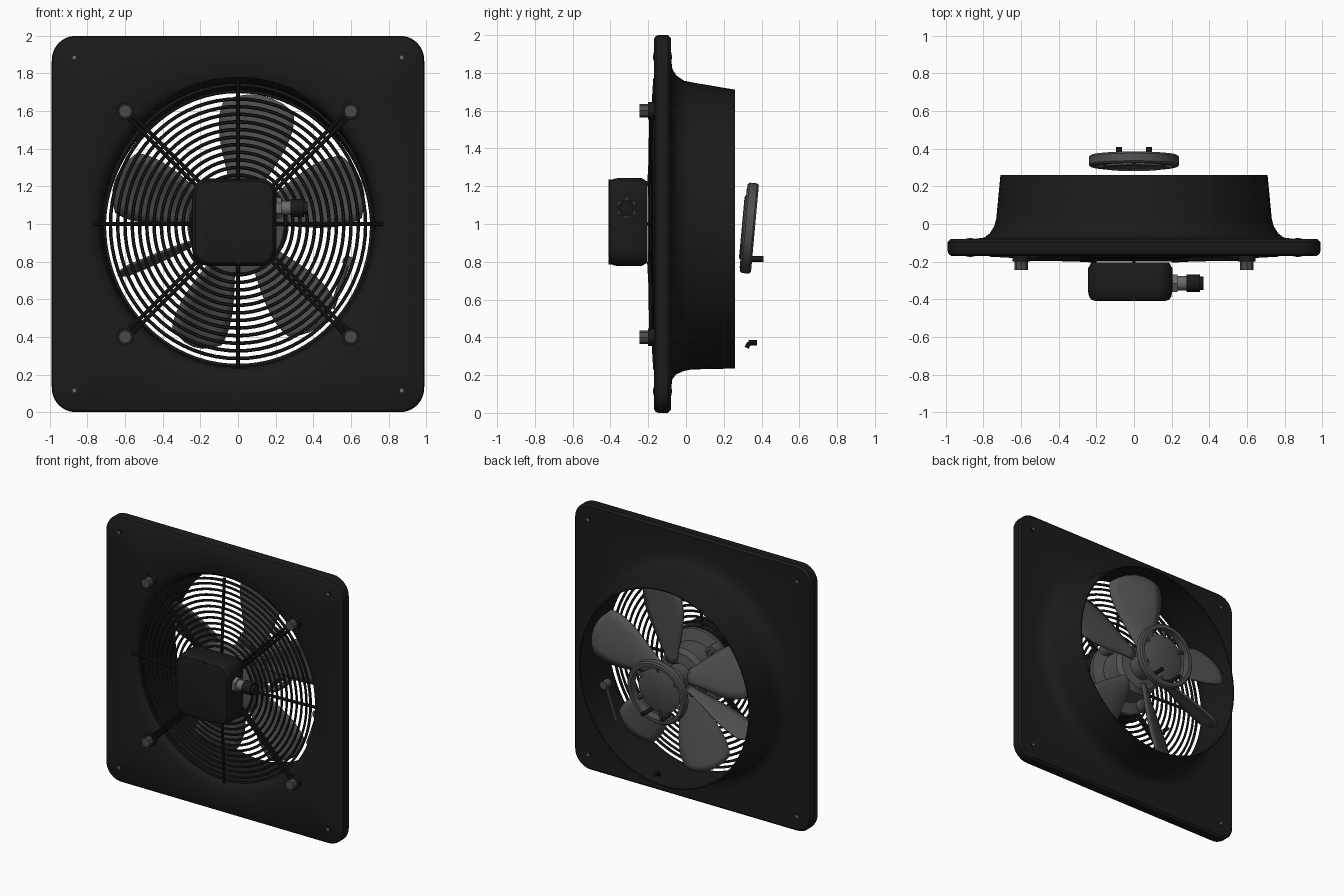
import bpy, bmesh, math
from mathutils import Vector, Matrix

if "Cube" in bpy.data.objects:
    bpy.data.objects.remove(bpy.data.objects["Cube"], do_unlink=True)

def material(name, r, g, b):
    m = bpy.data.materials.new(name)
    m.use_nodes = True
    m.diffuse_color = (r, g, b, 1)
    bsdf = next(n for n in m.node_tree.nodes if n.type == 'BSDF_PRINCIPLED')
    bsdf.inputs["Base Color"].default_value = (r, g, b, 1)
    return m

BLACK = material("matte black", 0.0105, 0.0105, 0.0105)
GREY = material("dark grey metal", 0.08, 0.08, 0.086)
BOLT = material("dull bolt grey", 0.07, 0.07, 0.07)
STEEL = material("light steel grey", 0.15, 0.15, 0.15)
MID = Vector((0, 0, 1))

def finish(name, bm, mat, angle=35):
    bmesh.ops.recalc_face_normals(bm, faces=bm.faces[:])
    me = bpy.data.meshes.new(name)
    bm.to_mesh(me)
    bm.free()
    me.materials.append(mat)
    ob = bpy.data.objects.new(name, me)
    bpy.context.collection.objects.link(ob)
    bpy.ops.object.select_all(action='DESELECT')
    ob.select_set(True)
    bpy.context.view_layer.objects.active = ob
    bpy.ops.object.shade_smooth_by_angle(angle=math.radians(angle))
    return ob

def loft(name, loops, mat, closed=False):
    """Skin a list of point loops; close it into a ring or cap both ends."""
    bm = bmesh.new()
    rows = [[bm.verts.new(p) for p in loop] for loop in loops]
    pairs = list(zip(rows, rows[1:])) + ([(rows[-1], rows[0])] if closed else [])
    for a, b in pairs:
        for i in range(len(a)):
            j = (i + 1) % len(a)
            bm.faces.new((a[i], a[j], b[j], b[i]))
    if not closed:
        bm.faces.new(rows[0])
        bm.faces.new(rows[-1])
    return finish(name, bm, mat)

def angles(n, bunch=0.0):
    """Angles round a loop, optionally bunched towards the diagonals."""
    for i in range(n):
        t = 2 * math.pi * i / n
        yield t + bunch * math.sin(4 * t) / 4

def circle(r, y, n=96, c=MID, sx=1.0, bunch=0.0):
    return [c + Vector((sx * r * math.cos(t), y, r * math.sin(t))) for t in angles(n, bunch)]

def rounded_square(h, rad, y, n=96, c=MID, sx=1.0):
    """Square of half size h with round corners."""
    pts = []
    for t in angles(n, 0.7):
        dx, dz = math.cos(t), math.sin(t)
        s = h / max(abs(dx), abs(dz))
        k = h - rad
        if min(abs(dx), abs(dz)) * s > k:
            b = k * (abs(dx) + abs(dz))
            s = b + math.sqrt(b * b - 2 * k * k + rad * rad)
        pts.append(c + Vector((dx * s * sx, y, dz * s)))
    return pts

def rod(name, a, b, r, mat, n=10):
    a, b = Vector(a), Vector(b)
    d = b - a
    m = Matrix.Translation((a + b) / 2) @ d.to_track_quat('Z', 'Y').to_matrix().to_4x4()
    bm = bmesh.new()
    bmesh.ops.create_cone(bm, cap_ends=True, segments=n, radius1=r, radius2=r,
                          depth=d.length, matrix=m)
    return finish(name, bm, mat)

def polar(r, deg, y):
    t = math.radians(deg)
    return Vector((r * math.cos(t), y, 1 + r * math.sin(t)))

# Wall plate flowing into a flared, slightly oval duct, as one continuous skin
N = 160
plate = [rounded_square(h, rad, y, N, sx=0.99) for h, rad, y in
         ((0.98, 0.11, -0.17), (0.995, 0.125, -0.16), (1.0, 0.13, -0.145),
          (1.0, 0.13, -0.095), (0.985, 0.115, -0.08))]
duct = [circle(r, y, N, Vector((0, 0, z)), sx, 0.7) for r, y, z, sx in
        ((0.88, -0.08, 1, 0.97), (0.82, -0.072, 1, 0.97), (0.79, -0.05, 0.995, 0.97),
         (0.768, -0.01, 0.99, 0.966), (0.76, 0.03, 0.99, 0.963),
         (0.738, 0.26, 0.973, 0.962), (0.73, 0.26, 0.973, 0.962), (0.75, 0.02, 0.99, 0.962),
         (0.755, -0.08, 0.995, 0.958), (0.765, -0.13, 0.995, 0.957),
         (0.785, -0.157, 0.995, 0.96), (0.82, -0.17, 1, 0.965))]
loft("wall_plate_and_duct", plate + duct, BLACK, closed=True)

# Corner fixings, seen on both faces of the plate
for sx in (-1, 1):
    for sz in (-1, 1):
        x, z = 0.87 * sx, 1 + 0.885 * sz
        rod("corner_fixing", (x, -0.173, z), (x, -0.077, z), 0.022, BLACK, 16)
        rod("corner_screw", (x, -0.175, z), (x, -0.075, z), 0.011, STEEL, 6)

# Wire guard: concentric rings, dished slightly forward
RINGS = 12
GUARD = Vector((0, 0, 0.995))
def guard_y(r):
    return -0.15 - 0.04 * (0.74 - r) / 0.5

for i in range(RINGS):
    r = 0.265 + 0.445 * i / (RINGS - 1)
    w = 0.0095
    loops = [circle(r + w * math.cos(a), guard_y(r) + w * math.sin(a), 72, GUARD, 0.955)
             for a in angles(6)]
    loft("guard_ring", loops, BLACK, closed=True)
loft("guard_rim", [circle(r, y, 96, GUARD, 0.95) for r, y in
                   ((0.738, -0.155), (0.752, -0.155), (0.752, -0.14), (0.738, -0.14))],
     BLACK, closed=True)
for deg in (0, 90, 180, 270):
    rod("guard_spoke", polar(0.2, deg, -0.195), polar(0.77, deg, -0.163), 0.011, BLACK)

# Diagonal carrying arms, made of paired wires ending at bolts
for deg in (45, 135, 225, 315):
    t = math.radians(deg)
    side = Vector((-math.sin(t), 0, math.cos(t))) * 0.013
    for s in (-1, 1):
        rod("support_arm", polar(0.22, deg, -0.19) + side * s,
            polar(0.84, deg, -0.185) + side * s, 0.011, BLACK)
    rod("arm_foot", polar(0.848, deg, -0.2), polar(0.848, deg, -0.165), 0.046, BLACK, 20)
    rod("arm_bolt", polar(0.848, deg, -0.245), polar(0.848, deg, -0.195), 0.035, BOLT, 8)

# Terminal box with softened front and back edges
BOX = Vector((-0.02, 0, 1.01))
loft("terminal_box", [rounded_square(h, rad, y, 64, BOX, 0.96) for h, rad, y in
     ((0.19, 0.06, -0.41), (0.215, 0.075, -0.403), (0.228, 0.085, -0.385),
      (0.233, 0.09, -0.36), (0.233, 0.09, -0.235), (0.215, 0.075, -0.205))], BLACK)
for z in (0.8, 1.22):
    rod("box_screw", (0, -0.409, z), (0, -0.38, z), 0.015, BLACK, 12)

# Cable gland on the side of the box
def gland(name, x1, x2, r, mat, n):
    rod(name, (x1, -0.315, 1.085), (x2, -0.315, 1.085), r, mat, n)
gland("gland_nut", 0.19, 0.23, 0.055, STEEL, 6)
gland("gland_collar", 0.23, 0.28, 0.038, STEEL, 16)
gland("gland_cap", 0.28, 0.35, 0.047, BLACK, 12)
gland("gland_tip", 0.35, 0.37, 0.035, BLACK, 16)

# Motor: wide front flange and stepped round body, with bolted ears
loft("motor_body", [circle(r, y, 40) for r, y in
     ((0.2, -0.2), (0.26, -0.18), (0.27, -0.165), (0.27, -0.135), (0.19, -0.11),
      (0.19, 0.03), (0.16, 0.06), (0.09, 0.07), (0.09, 0.15), (0.05, 0.16),
      (0.05, 0.24))], GREY)
for deg in (45, 135, 225, 315):
    rod("motor_ear", polar(0.235, deg, -0.14), polar(0.235, deg, -0.06), 0.045, GREY, 16)
    rod("motor_screw", polar(0.235, deg, -0.06), polar(0.235, deg, -0.035), 0.02, BOLT, 6)

# Slightly tilted hub ring with its thin disc, webs and pins
HUB = Matrix.Translation((0, 0.335, 0.978)) @ Matrix.Rotation(-0.09, 4, 'X')
def on_hub(points):
    return [HUB @ p for p in points]
O = Vector((0, 0, 0))
loft("hub_ring", [on_hub(circle(r, y, 48, O)) for r, y in
     ((0.205, -0.03), (0.23, -0.03), (0.24, -0.02), (0.24, 0.02), (0.23, 0.03),
      (0.205, 0.03))], GREY, closed=True)
loft("hub_disc", [on_hub(circle(r, y, 40, O)) for r, y in
     ((0.16, -0.04), (0.17, -0.035), (0.17, -0.015), (0.16, -0.01))], GREY)
for k in range(6):
    t = math.radians(60 * k + 30)
    d = Vector((math.cos(t), 0, math.sin(t)))
    down = Vector((0, -0.018, 0))
    rod("hub_web", HUB @ (d * 0.15 + down), HUB @ (d * 0.215 + down), 0.014, GREY)
for x in (-0.08, 0.08):
    rod("hub_pin", (x, 0.29, 0.815), (x, 0.41, 0.815), 0.015, BLACK, 12)
rod("balance_clip", (0, 0.32, 0.345), (0, 0.335, 0.37), 0.012, BLACK)
rod("balance_clip_head", (0, 0.33, 0.372), (0, 0.375, 0.372), 0.014, BLACK)

# Fan blades: pitched, widening outwards with rounded tips
def blade(deg, width, pitch, depth, nr=12, nu=6):
    t, p = math.radians(deg), math.radians(pitch)
    d = Vector((math.cos(t), 0, math.sin(t)))
    tan = Vector((-math.sin(t), 0, math.cos(t)))
    bm = bmesh.new()
    grid = []
    for i in range(nr + 1):
        f = i / nr
        half = width * (0.05 + 0.135 * math.sin(f * 1.9) ** 1.3)
        row = []
        for j in range(nu + 1):
            u = 2 * j / nu - 1
            r = 0.12 + 0.575 * f - 0.06 * f ** 3 * u * u
            pos = MID + d * r + tan * (u * half * math.cos(p))
            pos.y = depth + u * half * math.sin(p) + 0.02 * (1 - u * u)
            row.append(bm.verts.new(pos))
        grid.append(row)
    for a, b in zip(grid, grid[1:]):
        for j in range(nu):
            bm.faces.new((a[j], a[j + 1], b[j + 1], b[j]))
    ob = finish("fan_blade", bm, GREY)
    mod = ob.modifiers.new("thickness", 'SOLIDIFY')
    mod.thickness = 0.012
    mod.offset = 0

for deg, width, pitch, depth in ((80, 1.1, 14, 0.13), (18, 1.0, -10, 0.13),
                                 (160, 1.05, 26, 0.12), (250, 0.9, 30, 0.05),
                                 (308, 0.9, 10, 0.03), (203, 0.5, 75, 0.12)):
    blade(deg, width, pitch, depth)

# Narrow edge of the remaining blade, with its rounded tip
rod("blade_edge", (0.5, 0.12, 0.55), (0.585, 0.12, 0.8), 0.014, GREY)
rod("blade_edge_tip", (0.585, 0.09, 0.8), (0.585, 0.15, 0.8), 0.03, GREY, 16)
